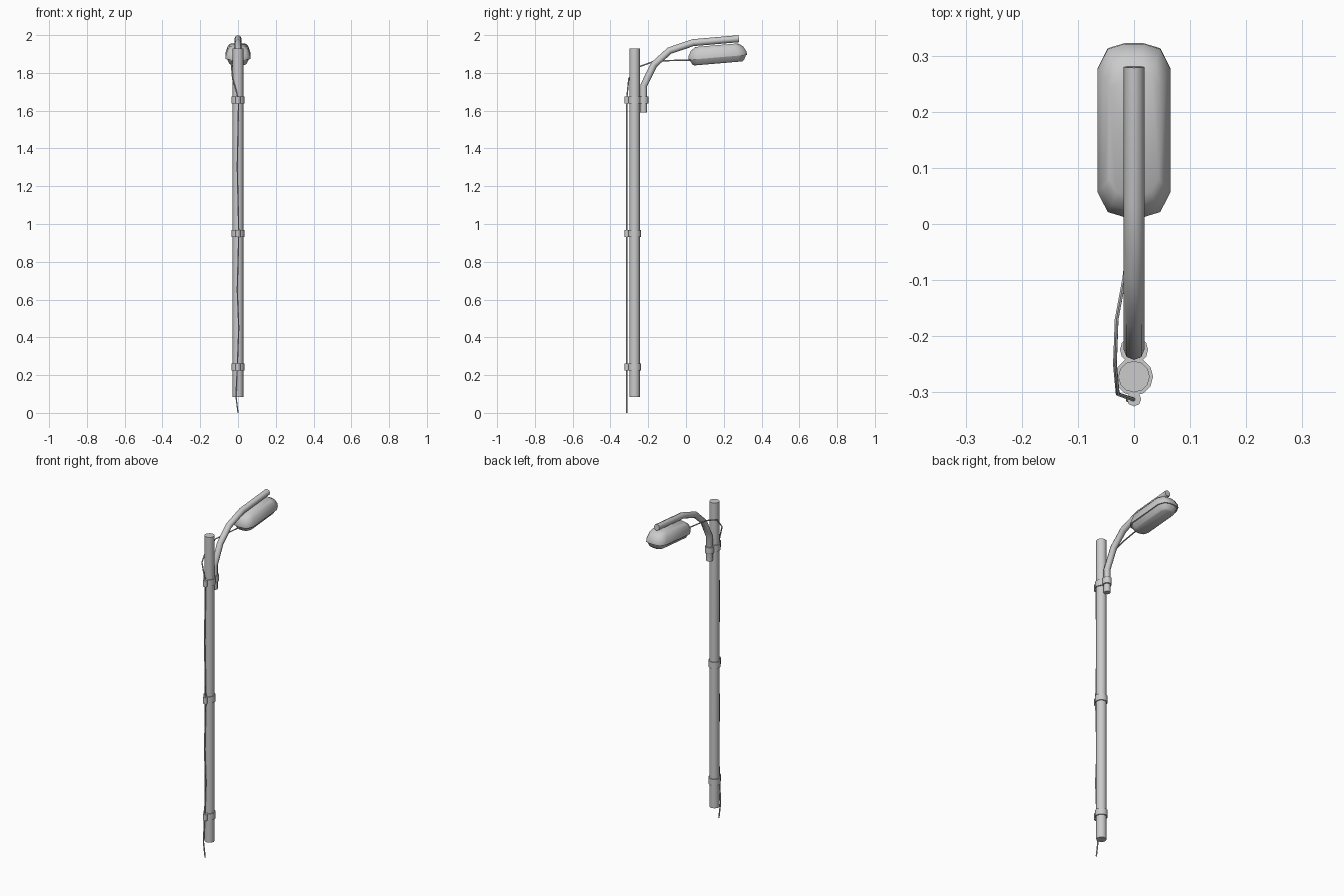
import bpy, bmesh, math
from mathutils import Matrix, Vector

if "Cube" in bpy.data.objects:
    bpy.data.objects.remove(bpy.data.objects["Cube"])

POLE_Y, ARM_Y, WIRE_Y = -0.272, -0.224, -0.314


def finish(obj, angle=50):
    bpy.ops.object.select_all(action='DESELECT')
    obj.select_set(True)
    bpy.context.view_layer.objects.active = obj
    bpy.ops.object.shade_smooth_by_angle(angle=math.radians(angle))


def cylinder(name, y, z0, z1, r, sides=12):
    bpy.ops.mesh.primitive_cylinder_add(vertices=sides, radius=r, depth=z1 - z0,
                                        location=(0, y, (z0 + z1) / 2))
    obj = bpy.context.object
    obj.name = name
    finish(obj)
    return obj


def tube(name, pts, r, resolution=2):
    cu = bpy.data.curves.new(name, 'CURVE')
    cu.dimensions = '3D'
    cu.bevel_depth = r
    cu.bevel_resolution = resolution
    cu.use_fill_caps = True
    sp = cu.splines.new('POLY')
    sp.points.add(len(pts) - 1)
    for p, co in zip(sp.points, pts):
        p.co = (*co, 1)
    obj = bpy.data.objects.new(name, cu)
    bpy.context.collection.objects.link(obj)
    bpy.ops.object.select_all(action='DESELECT')
    obj.select_set(True)
    bpy.context.view_layer.objects.active = obj
    bpy.ops.object.convert(target='MESH')
    finish(bpy.context.object)


# Upright pole
cylinder("pole", POLE_Y, 0.085, 1.93, 0.028)

# Clamps: a band round the pole with a small lug holding the wire
for i, z in enumerate((0.243, 0.95, 1.657)):
    cylinder(f"pole_clamp_{i}", POLE_Y, z - 0.019, z + 0.019, 0.034)
    cylinder(f"wire_clip_{i}", WIRE_Y + 0.002, z - 0.019, z + 0.019, 0.013, 8)
cylinder("arm_clamp", ARM_Y, 1.638, 1.676, 0.025)

# Curved arm
tube("arm", [(0, ARM_Y, 1.59), (0, ARM_Y, 1.733), (0, -0.169, 1.844),
             (0, -0.087, 1.918), (0, 0.037, 1.960), (0, 0.28, 1.981)], 0.0185)

# Power wire running up the pole, round its side and into the lamp
wire = [(0, WIRE_Y, 0.0), (-0.011, WIRE_Y, 0.09), (-0.004, WIRE_Y, 0.24),
        (0.004, WIRE_Y, 0.45), (-0.004, WIRE_Y, 0.65), (0.004, WIRE_Y, 0.95),
        (-0.004, WIRE_Y, 1.3), (0.003, WIRE_Y, 1.66), (-0.029, -0.303, 1.77),
        (-0.034, -0.25, 1.832), (-0.031, -0.17, 1.861), (-0.018, -0.10, 1.865),
        (0, 0.03, 1.868)]
tube("wire", wire, 0.0037, 1)

# Lamp head: stacked capsule outlines (half width, half length, height)
HALF = [(0.25, 1.0), (0.72, 0.94), (1.0, 0.71)]     # one quarter of the outline


def outline(hx, hy, z):
    q = [Vector((hx * a, hy - 0.155 * (1 - b) * hx / 0.065, z)) for a, b in HALF]
    right = q + [Vector((p.x, -p.y, p.z)) for p in reversed(q)]
    return right + [Vector((-p.x, p.y, p.z)) for p in reversed(right)]


def loft(name, levels):
    bm = bmesh.new()
    rings = [[bm.verts.new(p) for p in outline(*lv)] for lv in levels]
    n = len(rings[0])
    for a, b in zip(rings, rings[1:]):
        for i in range(n):
            bm.faces.new((a[i], a[(i + 1) % n], b[(i + 1) % n], b[i]))
    bm.faces.new(rings[0])
    bm.faces.new(rings[-1])
    bmesh.ops.recalc_face_normals(bm, faces=bm.faces)
    bm.transform(Matrix.Translation((0, 0.168, 1.882))
                 @ Matrix.Rotation(math.radians(4.8), 4, 'X'))
    me = bpy.data.meshes.new(name)
    bm.to_mesh(me)
    bm.free()
    obj = bpy.data.objects.new(name, me)
    bpy.context.collection.objects.link(obj)
    finish(obj)


loft("lamp_housing", [(0.065, 0.155, 0.0), (0.065, 0.155, 0.018),
                      (0.056, 0.138, 0.048), (0.044, 0.112, 0.065)])
loft("lamp_lens", [(0.034, 0.127, -0.032), (0.045, 0.138, -0.025),
                   (0.059, 0.15, 0.001)])
